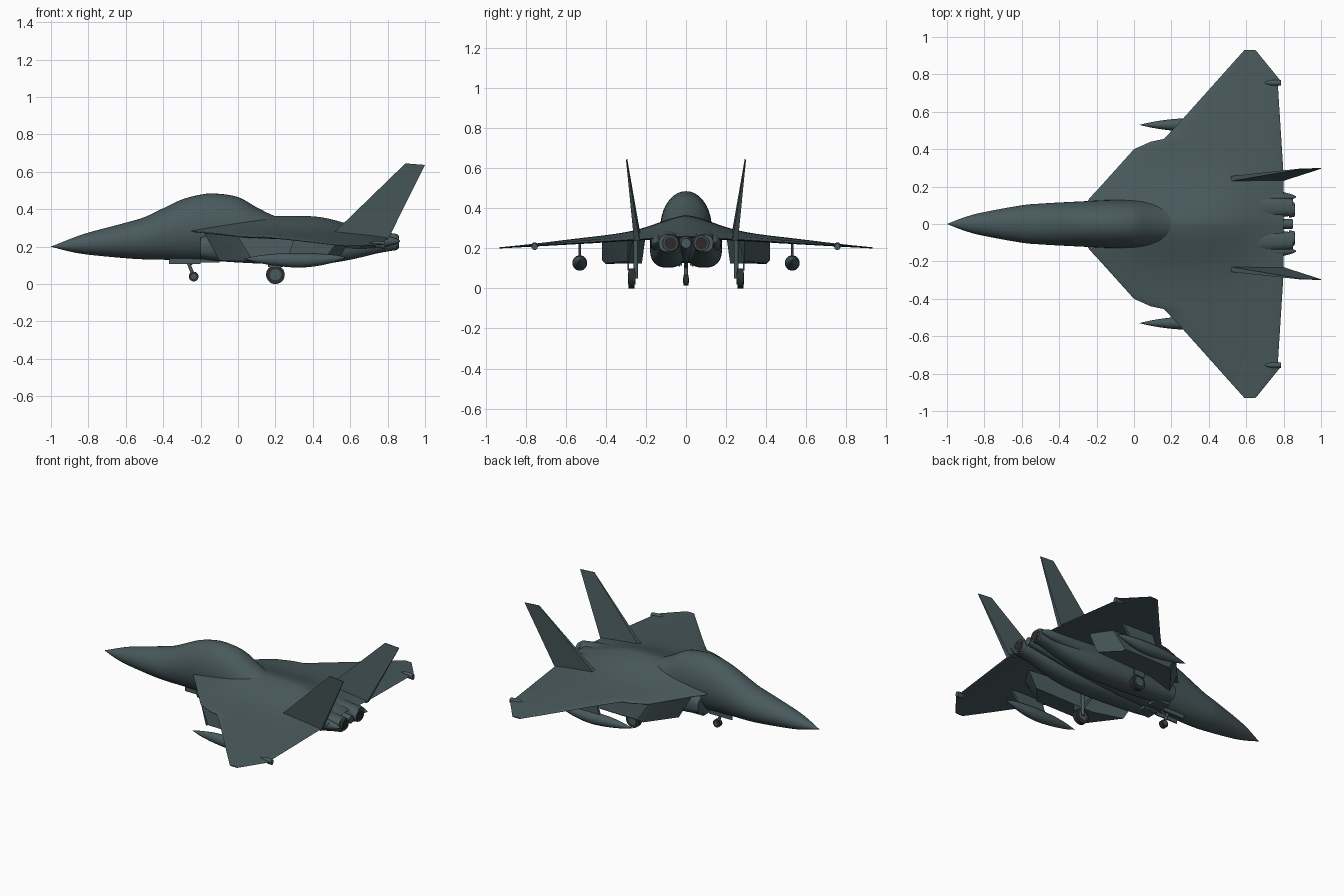
import bpy, bmesh, math
from mathutils import Vector

if "Cube" in bpy.data.objects:
    bpy.data.objects.remove(bpy.data.objects["Cube"])


def material(name, rgb):
    m = bpy.data.materials.new(name)
    m.diffuse_color = (*rgb, 1)
    m.use_nodes = True
    m.node_tree.nodes["Principled BSDF"].inputs["Base Color"].default_value = m.diffuse_color
    return m


SLATE = material("slate grey", (0.066, 0.101, 0.107))
DARK = material("burnt metal", (0.03, 0.022, 0.022))
TYRE = material("tyre black", (0.025, 0.03, 0.032))


def finish(name, bm, mat=SLATE, mirror=False, angle=35):
    bmesh.ops.remove_doubles(bm, verts=bm.verts, dist=1e-5)
    bmesh.ops.recalc_face_normals(bm, faces=bm.faces)
    me = bpy.data.meshes.new(name)
    bm.to_mesh(me)
    bm.free()
    me.materials.append(mat)
    me.shade_smooth()
    me.set_sharp_from_angle(angle=math.radians(angle))
    ob = bpy.data.objects.new(name, me)
    bpy.context.collection.objects.link(ob)
    if mirror:
        mod = ob.modifiers.new("mirror", 'MIRROR')
        mod.use_axis = (False, True, False)
    return ob


def lerp(table, v):
    for (a, fa), (b, fb) in zip(table, table[1:]):
        if v <= b:
            return fa + (fb - fa) * max(0, (v - a) / (b - a))
    return table[-1][1]


def step(a, b, v):
    t = min(1, max(0, (v - a) / (b - a)))
    return t * t * (3 - 2 * t)


def smooth_path(rows, n=5):
    """Catmull-Rom resampling of station rows."""
    out = []
    for i in range(len(rows) - 1):
        p = [rows[max(0, min(len(rows) - 1, i + k))] for k in (-1, 0, 1, 2)]
        for s in range(n):
            t = s / n
            out.append([0.5 * (2 * b + (c - a) * t + (2 * a - 5 * b + 4 * c - d) * t * t
                               + (3 * b - a - 3 * c + d) * t ** 3) for a, b, c, d in zip(*p)])
    return out + [list(rows[-1])]


def loft(name, rows, cy=0, power=1.0, seg=40, **kw):
    """Rows of (x, half width, z top, z bottom) skinned with rounded sections."""
    bm = bmesh.new()
    rings = []
    for x, w, zt, zb in smooth_path(rows):
        ring = []
        for i in range(seg):
            a = 2 * math.pi * i / seg
            c, s = math.cos(a), math.sin(a)
            ring.append(bm.verts.new((
                x, cy + max(w, 0.0006) * math.copysign(abs(c) ** power, c),
                (zt + zb) / 2 + max((zt - zb) / 2, 0.0006) * math.copysign(abs(s) ** power, s))))
        rings.append(ring)
    for r, q in zip(rings, rings[1:]):
        for i in range(seg):
            j = (i + 1) % seg
            bm.faces.new((r[i], r[j], q[j], q[i]))
    bm.faces.new(rings[0])
    bm.faces.new(rings[-1])
    return finish(name, bm, **kw)


def prism(name, a, b, **kw):
    """Solid between two matching outlines."""
    bm = bmesh.new()
    va, vb = [bm.verts.new(p) for p in a], [bm.verts.new(p) for p in b]
    bm.faces.new(va)
    bm.faces.new(vb)
    for i in range(len(a)):
        j = (i + 1) % len(a)
        bm.faces.new((va[i], va[j], vb[j], vb[i]))
    return finish(name, bm, **kw)


def box(name, x0, x1, y0, y1, z0, z1, **kw):
    o = [(x0, y0), (x1, y0), (x1, y1), (x0, y1)]
    return prism(name, [(*p, z0) for p in o], [(*p, z1) for p in o], **kw)


def rod(name, p, q, r, r2=None, seg=20, **kw):
    p, q = Vector(p), Vector(q)
    bm = bmesh.new()
    bmesh.ops.create_cone(bm, cap_ends=True, segments=seg, radius1=r,
                          radius2=r if r2 is None else r2, depth=(q - p).length)
    rot = (q - p).to_track_quat('Z', 'Y').to_matrix().to_4x4()
    bmesh.ops.transform(bm, matrix=rot, verts=bm.verts)
    bmesh.ops.translate(bm, vec=(p + q) / 2, verts=bm.verts)
    return finish(name, bm, **kw)


# Fuselage with raised canopy hump
loft("fuselage", [
    (-1, 0, .2, .2), (-.9, .038, .24, .174), (-.8, .064, .275, .157), (-.6, .1, .328, .138),
    (-.5, .109, .358, .132), (-.4, .115, .405, .13), (-.3, .12, .452, .128), (-.2, .125, .478, .126),
    (-.12, .128, .484, .125), (0, .127, .465, .125), (.1, .12, .41, .125), (.2, .105, .362, .13),
    (.3, .085, .335, .135), (.5, .05, .307, .15), (.7, .035, .275, .18), (.85, .025, .25, .2)])

# Blended wing and shoulders, swept leading edge with strake
LEAD = [(0, -.25), (.125, -.25), (.2, -.18), (.4, 0), (.44, .09), (.455, .16), (.55, .25), (.93, .59)]
TRAIL = [(0, .8), (.26, .8), (.73, .77), (.77, .78), (.93, .65)]


def wing():
    bm = bmesh.new()
    ys = [i * .02 for i in range(20)] + [.4, .42, .44, .455, .5, .55, .62, .7, .73, .77, .85, .93]
    n = 40
    grids = []
    for side in (1, -1):
        grid = []
        for y in ys:
            row = []
            for i in range(n + 1):
                u = (1 - math.cos(math.pi * i / n)) / 2
                x0, x1 = lerp(LEAD, y), lerp(TRAIL, y)
                x = x0 + (x1 - x0) * u
                z = .295 - .1 * y - .035 * step(.3, .85, x) * (1 - y / .93)
                t = (.003 + .012 * (1 - y / .93)) * min(1, 3 * math.sqrt(u * (1 - u)))
                if side > 0:
                    t += .055 * math.exp(-(y / .19) ** 2) * step(-.25, .1, x) * (1 - step(.4, .8, x))
                row.append(bm.verts.new((x, y, z + side * t)))
            grid.append(row)
        for a, b in zip(grid, grid[1:]):
            for i in range(n):
                bm.faces.new((a[i], a[i + 1], b[i + 1], b[i]))
        grids.append(grid)
    top, bot = grids
    for i in range(n):
        bm.faces.new((top[-1][i], top[-1][i + 1], bot[-1][i + 1], bot[-1][i]))
    finish("wing", bm, mirror=True)


wing()

# Wing tip trailing-edge fairing
loft("wing_tip_fairing", [(.7, .004, .222, .214), (.74, .016, .23, .195), (.785, .014, .226, .19)],
     cy=.755, seg=16, mirror=True)

# Engine nacelles, nozzles and outer booms
loft("engine_nacelle", [
    (-.2, .07, .25, .135), (-.1, .078, .28, .122), (.1, .088, .3, .11), (.3, .09, .305, .103),
    (.45, .088, .3, .107), (.6, .075, .292, .13), (.75, .058, .28, .165), (.85, .045, .268, .182)],
     cy=.09, power=.8, mirror=True)
rod("nozzle", (.83, .077, .225), (.858, .077, .225), .044, .038, seg=32, mirror=True)
rod("nozzle_core", (.85, .077, .225), (.861, .077, .225), .031, seg=32, mat=DARK, mirror=True)
loft("outer_boom", [(.3, .03, .27, .19), (.5, .036, .285, .18), (.75, .03, .265, .195),
                    (.83, .018, .248, .21), (.865, .004, .233, .225)], cy=.145, seg=24, mirror=True)

# Intake ducts below the strakes
prism("intake_duct",
      [(-.1, .22, .125), (.04, .40, .122), (.07, .42, .14), (.42, .42, .14), (.44, .40, .125), (.54, .29, .135), (.1, .28, .125)],
      [(-.18, .2, .272), (-.01, .38, .255), (.0, .395, .253), (.52, .42, .24), (.53, .41, .24), (.6, .29, .24), (.1, .26, .26)],
      mirror=True, angle=20)

# Twin tail fins
FIN = [(.5, .24, .262), (.8, .245, .235), (1.0, .297, .637), (.895, .295, .645)]
prism("tail_fin", [(x, y - (.014 if z < .3 else .002), z) for x, y, z in FIN],
      [(x, y + (.014 if z < .3 else .002), z) for x, y, z in FIN], mirror=True)

# Drop tanks on pylons
loft("drop_tank", [(.03, 0, .135, .135), (.1, .016, .15, .115), (.2, .03, .162, .098), (.32, .037, .165, .088),
                   (.42, .033, .163, .096), (.52, .018, .155, .118), (.58, 0, .142, .142)],
     cy=.53, seg=28, mirror=True)
prism("tank_pylon", [(.27, .523, .155), (.48, .523, .155), (.54, .523, .24), (.3, .523, .24)],
      [(.27, .537, .155), (.48, .537, .155), (.54, .537, .24), (.3, .537, .24)], mirror=True)

# Main landing gear
rod("main_tyre", (.2, .256, .05), (.2, .286, .05), .05, seg=32, mat=TYRE, mirror=True)
rod("main_hub", (.2, .252, .05), (.2, .29, .05), .03, seg=24, mirror=True)
rod("main_strut", (.2, .25, .05), (.2, .25, .25), .011, mirror=True)
rod("main_brace", (.2, .25, .1), (.12, .25, .22), .007, mirror=True)
box("main_gear_door", .16, .24, .285, .291, .09, .14, mirror=True)

# Nose landing gear and bay doors
rod("nose_wheel", (-.237, -.013, .04), (-.237, .013, .04), .026, seg=28, mat=TYRE)
rod("nose_hub", (-.237, -.016, .04), (-.237, .016, .04), .014)
rod("nose_strut", (-.237, 0, .04), (-.275, 0, .14), .009)
rod("nose_brace", (-.262, 0, .1), (-.2, 0, .14), .006)
box("nose_bay_door", -.37, -.2, .03, .038, .108, .145, mirror=True)
box("belly_fairing", -.2, -.1, .02, .1, .115, .16, mirror=True)
